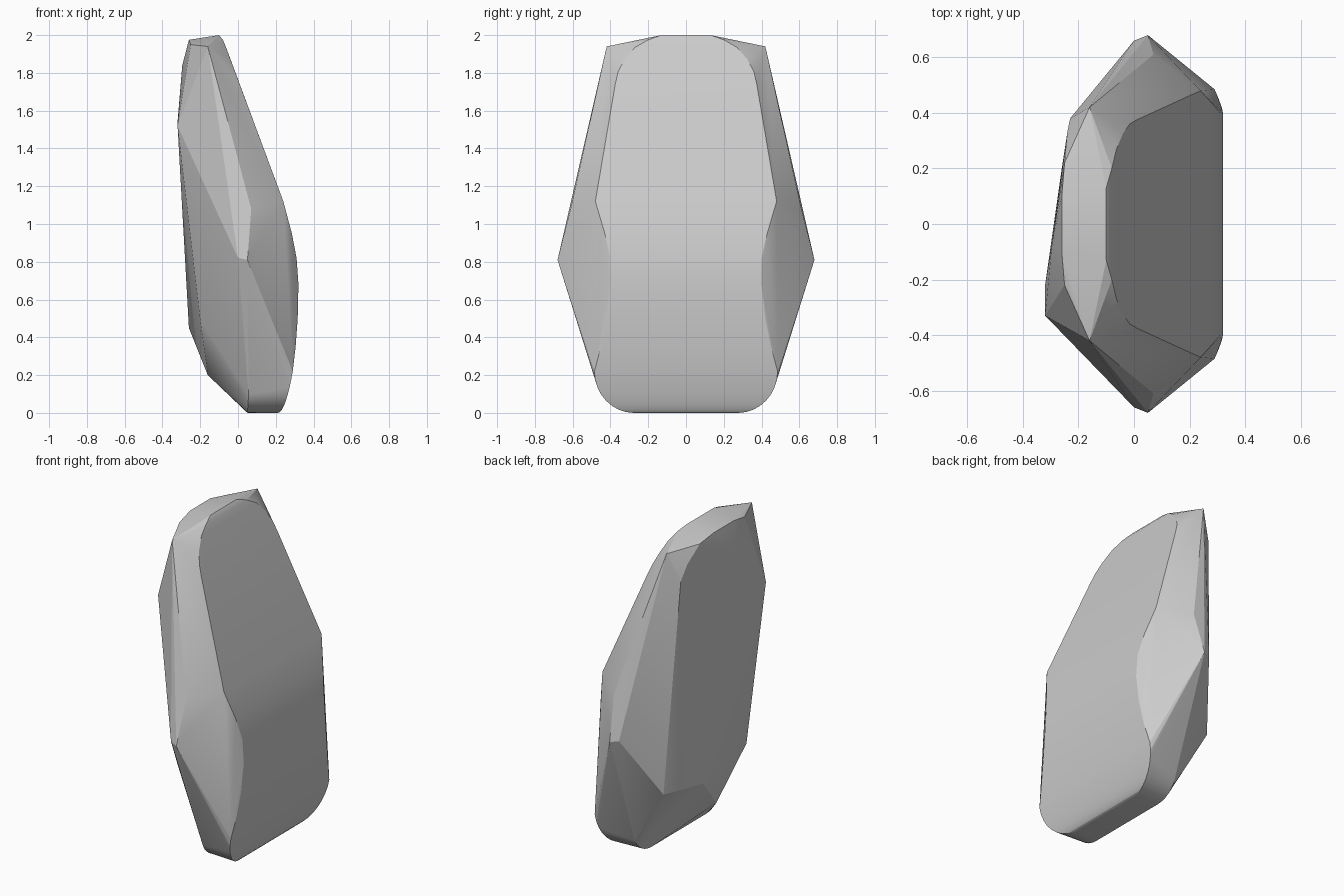
import bpy
import bmesh
import math

# Remove the default cube only
default_cube = bpy.data.objects.get("Cube")
if default_cube:
    bpy.data.objects.remove(default_cube, do_unlink=True)


def make_material(name, linear_value):
    material = bpy.data.materials.new(name)
    colour = (linear_value, linear_value, linear_value, 1)
    material.diffuse_color = colour
    material.use_nodes = True
    shader = material.node_tree.nodes["Principled BSDF"]
    shader.inputs["Base Color"].default_value = colour
    shader.inputs["Roughness"].default_value = 0.8
    return material


def both_sides(points):
    """Mirror points across the plane y = 0."""
    return [(x, side * y, z) for x, y, z in points for side in (-1, 1)]


def corner_arc(width, radius, height, depth_at, steps=8):
    """Rounded lower corner, from the flat bottom up to the side."""
    arc = []
    for step in range(steps + 1):
        angle = math.pi / 2 * step / steps
        rise = 1 - math.cos(angle)
        y = width - radius + radius * math.sin(angle)
        arc.append((depth_at(rise), y, height * rise))
    return arc


def hull_object(name, points, material):
    """Wrap the points in a convex shell and soften its shallow edges."""
    mesh = bpy.data.meshes.new(name)
    bm = bmesh.new()
    for point in points:
        bm.verts.new(point)
    hull = bmesh.ops.convex_hull(bm, input=bm.verts)
    unused = set(hull["geom_interior"]) | set(hull["geom_unused"])
    loose = [item for item in unused if isinstance(item, bmesh.types.BMVert)]
    bmesh.ops.delete(bm, geom=loose, context="VERTS")
    bmesh.ops.recalc_face_normals(bm, faces=bm.faces)
    bm.to_mesh(mesh)
    bm.free()
    mesh.materials.append(material)
    shell = bpy.data.objects.new(name, mesh)
    bpy.context.collection.objects.link(shell)
    bpy.ops.object.select_all(action="DESELECT")
    shell.select_set(True)
    bpy.context.view_layer.objects.active = shell
    bpy.ops.object.shade_smooth_by_angle(angle=math.radians(16))
    return shell


# Widest points and the shoulders of the broad polished face
side_points = both_sides([
    (0.0, 0.66, 0.82), (0.05, 0.68, 0.81),
    (0.07, 0.61, 1.08), (0.24, 0.48, 1.12),
])

# Bulging lower half of the broad face
bulge = both_sides([
    (0.285, 0.43, 0.95), (0.31, 0.4, 0.82), (0.32, 0.4, 0.68),
    (0.316, 0.42, 0.5), (0.305, 0.45, 0.35),
])

# Rounded lower corners, front and rear
front_corner = both_sides(corner_arc(
    0.485, 0.21, 0.22, lambda rise: 0.21 + 0.08 * math.sqrt(rise)))
rear_corner = both_sides(corner_arc(
    0.44, 0.17, 0.16, lambda rise: 0.05 + 0.01 * rise))

# Rounded top rim and the pointed upper corners
top_rim = both_sides([
    (-0.1, 0.13, 2.0), (-0.08, 0.2, 1.975), (-0.063, 0.27, 1.935),
    (-0.04, 0.325, 1.872), (-0.015, 0.36, 1.805), (0.01, 0.375, 1.738),
    (-0.16, 0.42, 1.94), (-0.25, 0.22, 1.95), (-0.26, 0.1, 1.975),
])

# Uneven chipped rear
rear_chips = [
    (-0.32, -0.33, 1.52), (-0.32, -0.22, 1.54), (-0.295, -0.07, 1.84),
    (-0.23, 0.38, 1.77), (-0.24, 0.33, 1.86),
    (-0.26, 0.2, 0.45), (-0.16, 0.45, 0.45),
    (-0.2, -0.31, 0.49), (-0.16, -0.07, 0.2),
]

stone_grey = make_material("stone grey", 0.6)
hull_object(
    "stone_shard",
    side_points + bulge + front_corner + rear_corner + top_rim + rear_chips,
    stone_grey,
)
